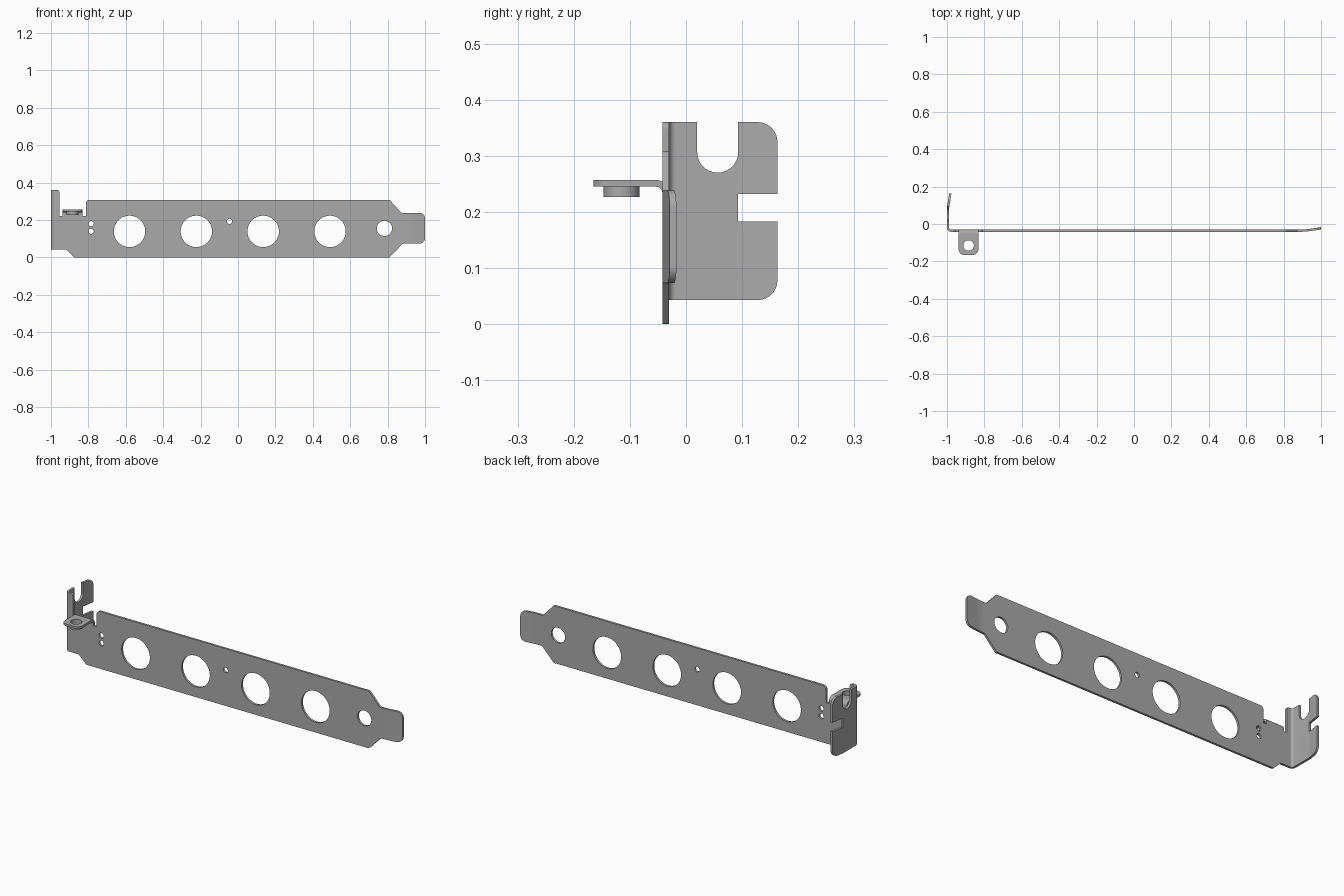
import bpy, bmesh
from math import pi, sin, cos, tan, radians
from mathutils import Vector

cube = bpy.data.objects.get("Cube")
if cube:
    bpy.data.objects.remove(cube, do_unlink=True)

steel = bpy.data.materials.new("grey steel")
steel.use_nodes = True
GREY = (0.40, 0.40, 0.40, 1)
steel.diffuse_color = GREY
steel.node_tree.nodes["Principled BSDF"].inputs["Base Color"].default_value = GREY

T = 0.012               # sheet thickness
FRONT = -0.042          # y of the front face
RI, RO = T, 2 * T       # inner and outer bend radius
RM = (RI + RO) / 2
ARC = RM * pi / 2       # unrolled length of a right-angle bend
FX, FY = -1 + RO, FRONT + RO              # centre of the flange bend
TY, TZ = FRONT - RI, 0.257 - RO           # centre of the ear bend


def fillet(corners, steps=8):
    """Round each (x, y, radius) corner of a closed outline."""
    out = []
    for i, (x, y, r) in enumerate(corners):
        p = Vector((x, y))
        if not r:
            out.append(p)
            continue
        a = (Vector(corners[i - 1][:2]) - p).normalized()
        b = (Vector(corners[(i + 1) % len(corners)][:2]) - p).normalized()
        half = a.angle(b) / 2
        c = p + (a + b).normalized() * r / sin(half)
        u = (p + a * r / tan(half) - c) / r
        v = (p + b * r / tan(half) - c) / r
        sweep = pi - 2 * half
        for k in range(steps + 1):
            t = k / steps
            out.append(c + r * (u * sin((1 - t) * sweep) + v * sin(t * sweep)) / sin(sweep)
                       if sweep < 3 else p)
    return out


def circle(x, y, r, n=40):
    return [Vector((x + r * cos(2 * pi * k / n), y + r * sin(2 * pi * k / n))) for k in range(n)]


def sheet(name, loops, depth):
    """Filled outline with holes, extruded to a bmesh centred on z = 0."""
    curve = bpy.data.curves.new(name, 'CURVE')
    curve.dimensions = '2D'
    curve.fill_mode = 'BOTH'
    curve.extrude = depth / 2
    for loop in loops:
        s = curve.splines.new('POLY')
        s.points.add(len(loop) - 1)
        for pt, co in zip(s.points, loop):
            pt.co = (co.x, co.y, 0, 1)
        s.use_cyclic_u = True
    tmp = bpy.data.objects.new(name, curve)
    bpy.context.collection.objects.link(tmp)
    mesh = bpy.data.meshes.new_from_object(tmp.evaluated_get(bpy.context.evaluated_depsgraph_get()))
    bpy.data.objects.remove(tmp, do_unlink=True)
    bpy.data.curves.remove(curve)
    bm = bmesh.new()
    bm.from_mesh(mesh)
    bpy.data.meshes.remove(mesh)
    bmesh.ops.remove_doubles(bm, verts=bm.verts, dist=1e-5)
    return bm


def finish(name, bm):
    bmesh.ops.recalc_face_normals(bm, faces=bm.faces)
    mesh = bpy.data.meshes.new(name)
    bm.to_mesh(mesh)
    bm.free()
    mesh.materials.clear()
    mesh.materials.append(steel)
    ob = bpy.data.objects.new(name, mesh)
    bpy.context.collection.objects.link(ob)
    bpy.ops.object.select_all(action='DESELECT')
    ob.select_set(True)
    bpy.context.view_layer.objects.active = ob
    bpy.ops.object.shade_smooth_by_angle(angle=radians(30))
    wn = ob.modifiers.new("even shading", 'WEIGHTED_NORMAL')
    wn.keep_sharp = True
    return ob


def flange(y):
    """Unrolled x of a point on the flange at depth y."""
    return FX - ARC - (y - FY)


# Unrolled bracket: plate, end tab, ear and slotted flange in one outline
S0, S1, EDGE = flange(0.02), flange(0.093), flange(0.163)
EAR_TOP = TZ + ARC + (TY + 0.165)
outline = fillet([
    (-0.875, 0, 0), (0.81, 0, 0.01), (0.88, 0.073, 0.01),
    (1, 0.073, 0.03), (1, 0.238, 0.03), (0.874, 0.238, 0.01),
    (0.81, 0.308, 0.01), (-0.813, 0.308, 0.02), (-0.813, 0.22, 0.003),
    (-0.832, 0.22, 0), (-0.832, EAR_TOP, 0.03),
    (-0.938, EAR_TOP, 0.03), (-0.938, 0.22, 0),
    (-0.955, 0.22, 0), (-0.955, 0.36, 0.012),
    (S0, 0.36, 0), (S0, 0.27, 0.0363), (S1, 0.27, 0.0363), (S1, 0.36, 0),
    (EDGE, 0.36, 0.035), (EDGE, 0.232, 0), (S1, 0.232, 0),
    (S1, 0.183, 0), (EDGE, 0.183, 0), (EDGE, 0.043, 0.035),
    (-0.92, 0.043, 0)])

EAR_X, EAR_Y = -0.884, -0.115
holes = [circle(-0.58 + 0.3573 * i, 0.139, 0.084, 64) for i in range(4)]
holes += [circle(x, z, 0.014, 20) for x, z in ((-0.785, 0.18), (-0.785, 0.139), (-0.045, 0.193))]
holes += [circle(0.783, 0.155, 0.041), circle(EAR_X, TZ + ARC + TY - EAR_Y, 0.028)]
bm = sheet("bracket", [outline] + holes, T)

# Stand the sheet upright, front face at FRONT
for v in bm.verts:
    v.co = (v.co.x, FRONT + T / 2 - v.co.z, v.co.y)


def cut(co, normal):
    geom = bm.verts[:] + bm.edges[:] + bm.faces[:]
    bmesh.ops.bisect_plane(bm, geom=geom, dist=1e-5, plane_co=co, plane_no=normal)


# Bend lines
for k in range(9):
    cut((FX - ARC * k / 8, 0, 0), (1, 0, 0))
    cut((0, 0, TZ + ARC * k / 8), (0, 0, 1))
for k in range(4):
    cut((flange(0.09 + 0.015 * k), 0, 0), (1, 0, 0))
    cut((0.88 + 0.02 * k, 0, 0), (1, 0, 0))

# Fold the flange back, the ear forward, and ease the end tab back
for v in bm.verts:
    x, y, z = v.co
    if x < FX:
        d, r = FX - x, RO - (y - FRONT)
        a = min(d, ARC) / RM
        rest = max(0, d - ARC)
        lean = 0.012 * max(0, (FY + rest - 0.09) / 0.073)
        v.co = (FX - r * sin(a) + lean, FY - r * cos(a) + rest, z)
    elif -0.945 < x < -0.825 and z > TZ:
        d, r = z - TZ, y - TY
        a = min(d, ARC) / RM
        v.co = (x, TY + r * cos(a) - max(0, d - ARC), TZ + r * sin(a))
    elif x > 0.88:
        t = (x - 0.88) / 0.12
        v.co.y += 0.013 * t * t * (1.5 - 0.5 * t)
finish("bracket", bm)

# Threaded collar under the ear
bm = sheet("collar", [circle(EAR_X, EAR_Y, 0.032), circle(EAR_X, EAR_Y, 0.028)], 0.019)
bmesh.ops.translate(bm, verts=bm.verts, vec=(0, 0, 0.2365))
finish("ear_collar", bm)
